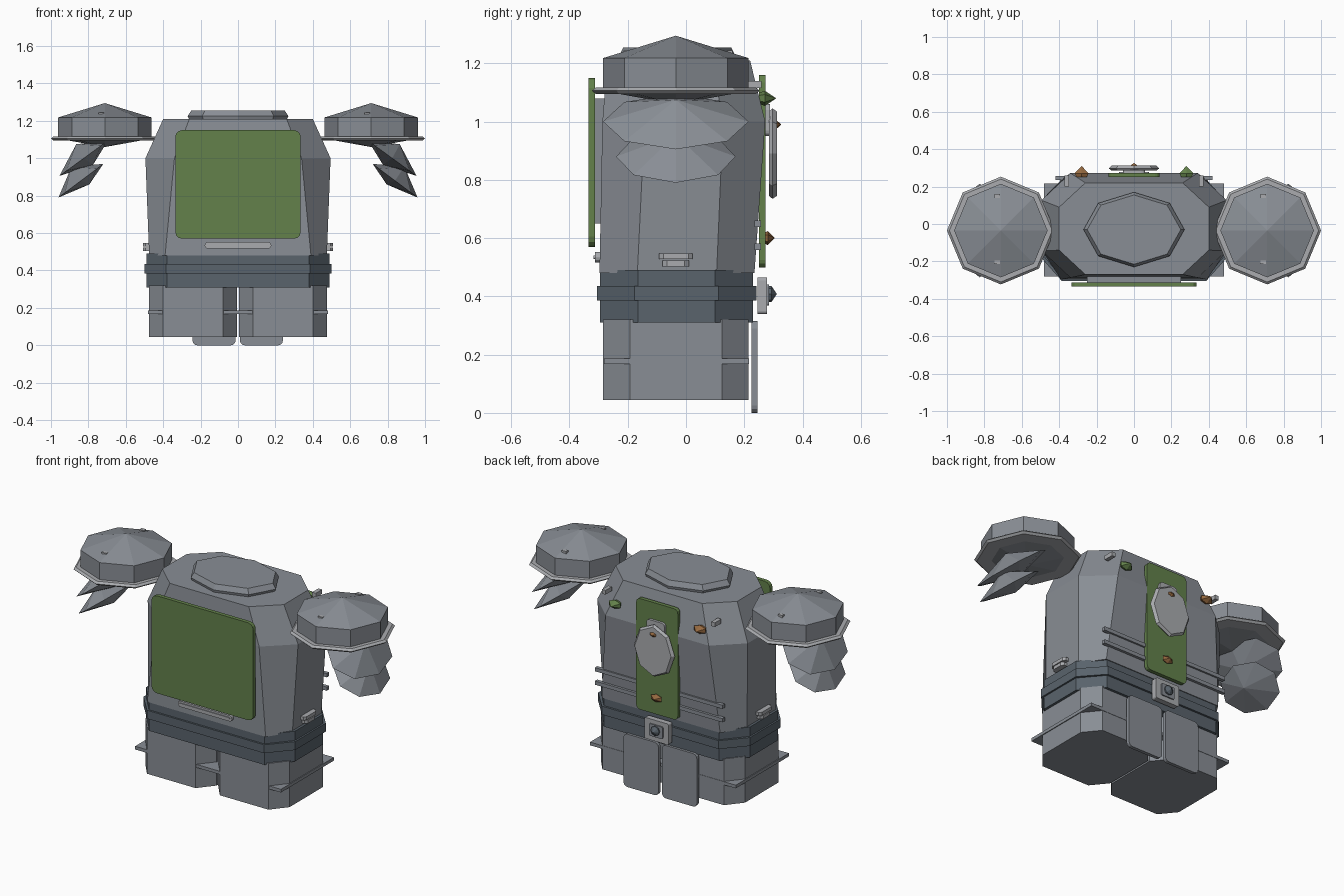
import bpy, bmesh, math
from mathutils import Vector

cube = bpy.data.objects.get("Cube")
if cube:
    bpy.data.objects.remove(cube, do_unlink=True)


def material(name, rgb):
    m = bpy.data.materials.new(name)
    m.use_nodes = True
    m.diffuse_color = (*rgb, 1)
    bsdf = m.node_tree.nodes["Principled BSDF"]
    bsdf.inputs["Base Color"].default_value = (*rgb, 1)
    bsdf.inputs["Roughness"].default_value = 0.7
    return m


GREY = material("steel grey", (0.25, 0.27, 0.30))
LIGHT = material("light grey", (0.40, 0.41, 0.43))
SLATE = material("dark slate", (0.10, 0.125, 0.15))
GREEN = material("olive green", (0.125, 0.22, 0.07))
BROWN = material("copper brown", (0.30, 0.14, 0.05))


def loft(name, rings, mat):
    """Skin a list of rings; a one-point end ring makes an apex, others are capped."""
    bm = bmesh.new()
    vs = [[bm.verts.new(p) for p in r] for r in rings]
    for a, b in zip(vs, vs[1:]):
        n = max(len(a), len(b))
        for i in range(n):
            j = (i + 1) % n
            if len(a) == 1:
                bm.faces.new((a[0], b[i], b[j]))
            elif len(b) == 1:
                bm.faces.new((a[i], a[j], b[0]))
            else:
                bm.faces.new((a[i], a[j], b[j], b[i]))
    for end in (vs[0], vs[-1]):
        if len(end) > 2:
            bm.faces.new(end)
    bmesh.ops.recalc_face_normals(bm, faces=bm.faces)
    me = bpy.data.meshes.new(name)
    bm.to_mesh(me)
    bm.free()
    me.materials.append(mat)
    ob = bpy.data.objects.new(name, me)
    bpy.context.collection.objects.link(ob)
    return ob


def chamfered(z, x0, x1, y0, y1, cx, cy):
    """Rectangle with cut corners at height z."""
    return [(x0 + cx, y0, z), (x1 - cx, y0, z), (x1, y0 + cy, z), (x1, y1 - cy, z),
            (x1 - cx, y1, z), (x0 + cx, y1, z), (x0, y1 - cy, z), (x0, y0 + cy, z)]


def oval(z, cx, cy, rx, ry, n=8):
    return [(cx + rx * math.cos(math.tau * i / n), cy + ry * math.sin(math.tau * i / n), z)
            for i in range(n)]


def box(name, x0, x1, y0, y1, z0, z1, mat):
    ring = [(x0, y0), (x1, y0), (x1, y1), (x0, y1)]
    return loft(name, [[(x, y, z) for x, y in ring] for z in (z0, z1)], mat)


def rounded_plate(name, x0, x1, z0, z1, y0, y1, r, mat):
    """Upright plate with rounded corners."""
    ring = []
    corners = [(x1 - r, z1 - r), (x0 + r, z1 - r), (x0 + r, z0 + r), (x1 - r, z0 + r)]
    for k, (cx, cz) in enumerate(corners):
        for s in range(4):
            a = math.radians(90 * k + 30 * s)
            ring.append((cx + r * math.cos(a), cz + r * math.sin(a)))
    return loft(name, [[(x, y, z) for x, z in ring] for y in (y0, y1)], mat)


def back_ring(x, y, z, rx, rz, n=8):
    """Ring facing the back; a zero radius gives an apex point."""
    if rx == 0:
        return [(x, y, z)]
    return [(x + rx * math.sin(math.tau * i / n), y, z + rz * math.cos(math.tau * i / n))
            for i in range(n)]


def stud(name, x, y, z, r, h, mat):
    rings = [back_ring(x, y, z, r * .7, r * .45, 6), back_ring(x, y + h * .35, z, r, r * .6, 6),
             back_ring(x, y + h, z, 0, 0)]
    return loft(name, rings, mat)


# Torso and collar
loft("torso", [chamfered(.48, -.475, .475, -.297, .235, .085, .13),
               chamfered(1.0, -.495, .495, -.287, .272, .155, .145),
               chamfered(1.21, -.40, .40, -.27, .22, .14, .13)], GREY)
loft("collar", [oval(1.205, 0, -.03, .26, .195), oval(1.225, 0, -.03, .27, .20),
                oval(1.255, 0, -.03, .25, .185)], GREY)

# Belt with raised middle band
loft("belt", [chamfered(z, -.49, .49, -.295, .23, .11, .13) for z in (.31, .49)], SLATE)
loft("belt_band", [chamfered(z, -.50, .50, -.306, .242, .115, .13) for z in (.385, .435)], SLATE)

# Leg blocks with thin shelf
for side, x0, x1 in (("right", -.475, -.005), ("left", .005, .475)):
    loft(side + "_leg", [chamfered(z, x0, x1, -.285, .215, .075, .092)
                         for z in (.045, .32)], GREY)
box("leg_shelf", -.48, .48, -.282, .217, .167, .186, GREY)

# Chest plate and bar below it
rounded_plate("chest_plate", -.335, .335, .57, 1.15, -.335, -.312, .035, GREEN)
box("chest_plate_mount", -.25, .25, -.315, -.27, .65, 1.08, GREY)
rounded_plate("chest_bar", -.178, .178, .517, .552, -.312, -.28, .016, LIGHT)
rounded_plate("chest_bar_ridge", -.165, .165, .528, .541, -.317, -.30, .006, LIGHT)

# Back strip with its ornaments
rounded_plate("back_strip", -.137, .137, .50, 1.16, .25, .273, .025, GREEN)
rounded_plate("disc_bracket", -.06, .06, .95, 1.06, .27, .288, .02, LIGHT)
loft("back_disc", [back_ring(0, .285, .89, .12, .145), back_ring(0, .297, .89, .135, .155),
                   back_ring(0, .312, .89, .12, .145)], LIGHT)
stud("upper_copper_stud", 0, .285, .99, .042, .042, BROWN)
stud("lower_copper_stud", 0, .268, .60, .04, .037, BROWN)
stud("side_copper_stud", -.28, .25, 1.08, .043, .06, BROWN)
stud("side_green_stud", .28, .25, 1.08, .043, .06, GREEN)

# Buckle
rounded_plate("buckle", -.08, .08, .34, .465, .245, .278, .01, LIGHT)
rounded_plate("buckle_inset", -.045, .045, .368, .44, .275, .285, .008, GREY)
loft("buckle_knob", [back_ring(0, .27, .408, .028, .028), back_ring(0, .293, .408, .028, .028),
                     back_ring(0, .312, .408, 0, 0)], SLATE)

# Hanging cloth flaps at the back
rounded_plate("right_flap", -.243, -.013, 0, .315, .225, .245, .025, GREY)
rounded_plate("left_flap", .01, .24, 0, .315, .225, .245, .025, GREY)


# Discs hanging under the shoulders: tilted rim between two off-centre points
def hanging_disc(name, s, center, reach, half_y, top, under):
    ring = []
    for i in range(8):
        a = math.tau * i / 8
        ring.append((s * (center[0] + reach[0] * math.cos(a)), -.035 + half_y * math.sin(a),
                     center[1] + reach[1] * math.cos(a)))
    loft(name, [[(s * top[0], -.035, top[1])], ring, [(s * under[0], -.035, under[1])]], GREY)


# Parts repeated on both sides
for side, s in (("right", -1), ("left", 1)):
    cx = s * .712
    loft(side + "_shoulder", [[(cx, -.035, 1.06)], oval(1.105, cx, -.035, .25, .25),
                              oval(1.218, cx, -.035, .25, .25), [(cx, -.035, 1.295)]], GREY)
    loft(side + "_shoulder_rim", [oval(1.095, cx, -.035, .275, .275),
                                  oval(1.106, cx, -.035, .288, .288),
                                  oval(1.117, cx, -.035, .275, .275)], LIGHT)
    for y in (-.205, .15):
        box(side + "_shoulder_peg", cx - .035, cx - .005, y - .01, y + .01, 1.22, 1.245, LIGHT)
    hanging_disc(side + "_upper_disc", s, (.825, 1.0), (.13, -.095), .25, (.865, 1.075), (.775, .965))
    hanging_disc(side + "_lower_disc", s, (.84, .88), (.12, -.09), .205, (.89, .955), (.795, .86))
    # Waist vents
    for z, half in ((.513, .045), (.538, .058)):
        a, b = sorted((s * .46, s * .507))
        loft(side + "_vent", [chamfered(h, a, b, -.035 - half, -.035 + half, .012, .015)
                              for h in (z - .010, z + .010)], LIGHT)
    # Back rails and pegs
    a, b = sorted((s * .12, s * .42))
    for z in (.57, .65):
        box(side + "_rail", a, b, .235, .257, z - .011, z + .011, GREY)
    box(side + "_peg", s * .36 - .012, s * .36 + .012, .2, .26, 1.115, 1.14, LIGHT)
